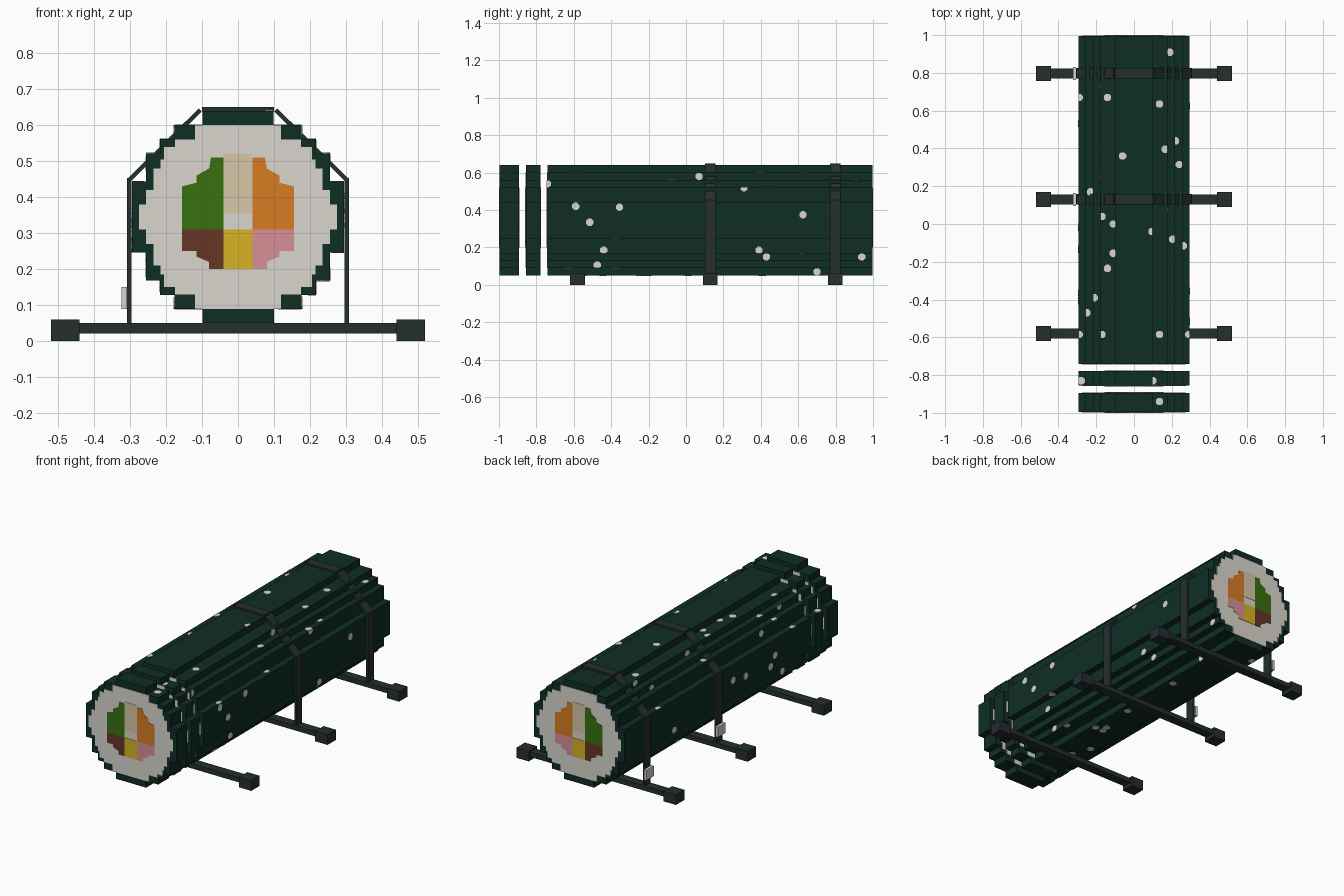
import bpy, bmesh, math, random
from mathutils import Vector

if "Cube" in bpy.data.objects:
    bpy.data.objects.remove(bpy.data.objects["Cube"])
random.seed(4)

UNIT = 0.0393          # size of one step in the stepped outline
MID = 0.345            # height of the roll axis
SKIN = 0.002           # how far each inner layer stands proud at the ends
SEGMENTS = [(-1, -0.89), (-0.86, -0.775), (-0.745, 1)]


def material(name, *srgb):
    color = [((c / 255 + 0.055) / 1.055) ** 2.4 for c in srgb] + [1]
    mat = bpy.data.materials.new(name)
    mat.use_nodes = True
    mat.diffuse_color = color
    mat.node_tree.nodes["Principled BSDF"].inputs["Base Color"].default_value = color
    return mat


nori = material("seaweed green", 15, 46, 37)
rice = material("rice white", 218, 214, 205)
leaf = material("leaf green", 57, 112, 15)
orange = material("carrot orange", 216, 124, 36)
beige = material("pale beige", 214, 199, 167)
yellow = material("egg yellow", 214, 180, 36)
brown = material("brown", 100, 54, 38)
pink = material("pink", 216, 144, 150)
slate = material("dark slate", 37, 46, 47)


def finish(name, bm, mat):
    bmesh.ops.recalc_face_normals(bm, faces=bm.faces[:])
    mesh = bpy.data.meshes.new(name)
    bm.to_mesh(mesh)
    bm.free()
    mesh.materials.append(mat)
    obj = bpy.data.objects.new(name, mesh)
    bpy.context.collection.objects.link(obj)
    return obj


def prism(name, outline, y0, y1, mat):
    """Extrude an (x, z) outline along y."""
    bm = bmesh.new()
    face = bm.faces.new([bm.verts.new((x, y0, z)) for x, z in outline])
    new = bmesh.ops.extrude_face_region(bm, geom=[face])["geom"]
    bmesh.ops.translate(bm, vec=(0, y1 - y0, 0),
                        verts=[v for v in new if isinstance(v, bmesh.types.BMVert)])
    return finish(name, bm, mat)


def box(name, x0, x1, y0, y1, z0, z1, mat):
    return prism(name, [(x0, z0), (x1, z0), (x1, z1), (x0, z1)], y0, y1, mat)


def stepped_ring(steps):
    """Full outline from the outer corners of one quarter, top to side."""
    quarter = [steps[0]]
    for (xa, _), (xb, zb) in zip(steps, steps[1:]):
        quarter += [(xa, zb), (xb, zb)]
    right = quarter + [(x, -z) for x, z in reversed(quarter)]
    ring = right + [(-x, z) for x, z in reversed(right)]
    return [(x, z + MID) for x, z in ring]


# Roll: seaweed wrap, rice and fillings, cut into three lengths
REACH = [2.5, 4.5, 5.5, 6.5, 7.5]
WRAP = [(a * UNIT, b * UNIT) for a, b in zip(REACH, reversed(REACH))]
RICE = [(.12, .255), (.175, .215), (.205, .195), (.215, .16),
        (.235, .135), (.255, .075), (.275, .035)]
UPPER = [(.04, .31), (.155, .31), (.155, .43), (.115, .44), (.115, .46),
         (.08, .48), (.075, .51), (.04, .51)]
LOWER = [(.04, .31), (.155, .31), (.155, .25), (.115, .25), (.115, .235),
         (.08, .22), (.08, .2), (.04, .2)]


def flip(outline):
    return [(-x, z) for x, z in outline]


def column(z0, z1):
    return [(-.04, z0), (.04, z0), (.04, z1), (-.04, z1)]


FILLINGS = [("leaf_filling", flip(UPPER), leaf), ("orange_filling", UPPER, orange),
            ("brown_filling", flip(LOWER), brown), ("pink_filling", LOWER, pink),
            ("beige_filling", column(.355, .52), beige),
            ("yellow_filling", column(.2, .31), yellow)]

for y0, y1 in SEGMENTS:
    prism("seaweed_wrap", stepped_ring(WRAP), y0 + 2 * SKIN, y1 - 2 * SKIN, nori)
    prism("rice_core", stepped_ring(RICE), y0 + SKIN, y1 - SKIN, rice)
    for name, outline, mat in FILLINGS:
        prism(name, outline, y0, y1, mat)

# Rice specks: thin plates trimmed to the step they lie on
specks = bmesh.new()


def speck(across, y, axis, side, size=0.021):
    a = abs(across) / UNIT
    i = next((k for k, r in enumerate(REACH) if a <= r), len(REACH) - 1)
    top = REACH[-1 - i] * UNIT
    high = REACH[i] * UNIT
    low = REACH[i - 1] * UNIT if i else -high
    sign = -1 if across < 0 and i else 1
    span = next(s for s in SEGMENTS if y <= s[1])
    ring = []
    for k in range(8):
        t = math.pi * (k + 0.5) / 4
        c = min(max(sign * across + size * math.cos(t), low), high) * sign
        v = min(max(y + size * math.sin(t), span[0]), span[1])
        ring.append((c, v))
    layers = []
    for h in (top - SKIN, top + SKIN):
        h *= side
        layers.append([specks.verts.new((c, v, h + MID) if axis == "z" else (h, v, c + MID))
                       for c, v in ring])
    bottom, cap = layers
    specks.faces.new(bottom)
    specks.faces.new(cap)
    for k in range(8):
        n = (k + 1) % 8
        specks.faces.new([bottom[k], bottom[n], cap[n], cap[k]])


TOP_SPECKS = [(-.14, .67), (-.29, .67), (.135, .635), (-.06, .36), (.165, .395),
              (.22, .44), (.24, .315), (-.23, .17), (-.17, .04), (-.11, 0),
              (-.11, -.155), (-.14, -.235), (-.21, -.39), (-.25, -.47),
              (-.29, -.585), (-.17, -.585), (.135, -.585), (.29, -.585),
              (.095, -.04), (.205, -.08), (.26, -.115), (.19, .91),
              (-.28, -.83), (.1, -.83), (.135, -.94)]
SIDE_SPECKS = [(.075, -.59), (-.01, -.515), (.07, -.355), (.03, .625), (-.195, .94),
               (-.16, .39), (-.195, .43), (-.16, -.44), (-.24, -.475), (-.275, .7),
               (.235, .07), (.175, .31), (.195, -.74)]
for x, y in TOP_SPECKS:
    speck(x, y, "z", 1)
for z, y in SIDE_SPECKS:
    speck(z, y, "x", 1)
for n in range(16):
    speck(random.uniform(-.28, .28), random.uniform(-.7, .95), "x", -1)
    speck(random.uniform(-.28, .28), random.uniform(-.7, .95), "z", -1)
finish("rice_specks", specks, rice)

# Stand: three cross bars with block feet
for y in (-.58, .13, .797):
    box("cross_bar", -.45, .45, y - .027, y + .027, .022, .05, slate)
    for s in (-1, 1):
        box("foot", *sorted((s * .44, s * .52)), y - .039, y + .039, 0, .06, slate)


# Straps over the roll, each with a small tag
def strap_piece(name, a, b, y, thick=0.012):
    a, b = Vector(a), Vector(b)
    off = (b - a).orthogonal().normalized() * thick / 2
    prism(name, [a + off, b + off, b - off, a - off], y - .028, y + .028, slate)


for y in (.13, .797):
    for s in (-1, 1):
        strap_piece("strap_side", (s * .302, .05), (s * .302, .453), y)
        strap_piece("strap_slope", (s * .302, .448), (s * .105, .642), y)
    strap_piece("strap_top", (-.1, .644), (.1, .644), y)
    box("strap_tag", -.324, -.308, y - .035, y + .035, .09, .15, rice)
